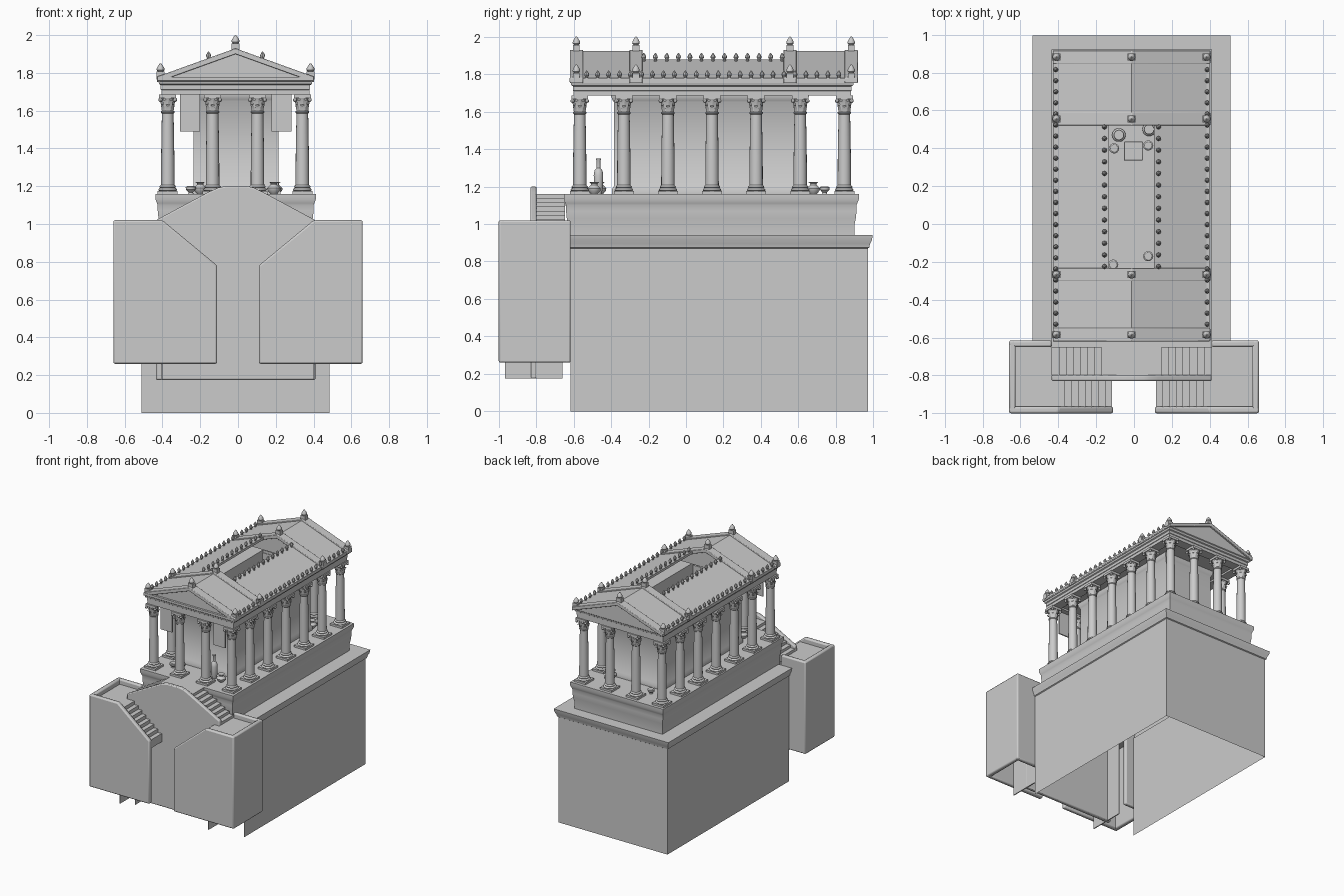
import bpy, bmesh, math
from mathutils import Matrix, Vector

if "Cube" in bpy.data.objects:
    bpy.data.objects.remove(bpy.data.objects["Cube"])

CX = -0.013  # temple axis


def finish(name, bm, bevel=0.0, flip=True):
    if flip:
        bmesh.ops.recalc_face_normals(bm, faces=bm.faces)
    me = bpy.data.meshes.new(name)
    bm.to_mesh(me)
    bm.free()
    me.shade_smooth()
    me.set_sharp_from_angle(angle=math.radians(35))
    ob = bpy.data.objects.new(name, me)
    bpy.context.collection.objects.link(ob)
    if bevel:
        m = ob.modifiers.new("bevel", 'BEVEL')
        m.width, m.segments = bevel, 2
    return ob


def copy(ob, loc):
    c = ob.copy()
    c.location = loc
    bpy.context.collection.objects.link(c)
    return c


def add_box(bm, x0, x1, y0, y1, z0, z1):
    m = Matrix.Translation(((x0 + x1) / 2, (y0 + y1) / 2, (z0 + z1) / 2)) @ \
        Matrix.Diagonal((abs(x1 - x0), y1 - y0, z1 - z0, 1))
    bmesh.ops.create_cube(bm, size=1, matrix=m)


def box(name, *d, bevel=0.0):
    bm = bmesh.new()
    add_box(bm, *d)
    return finish(name, bm, bevel)


def prism(name, pts, y0, y1, bevel=0.0):
    """xz polygon extruded along y"""
    bm = bmesh.new()
    a = [bm.verts.new((x, y0, z)) for x, z in pts]
    b = [bm.verts.new((x, y1, z)) for x, z in pts]
    bm.faces.new(a)
    bm.faces.new(b[::-1])
    for i in range(len(pts)):
        j = (i + 1) % len(pts)
        bm.faces.new((a[i], a[j], b[j], b[i]))
    return finish(name, bm, bevel)


def rect_sweep(name, x0, x1, y0, y1, prof, cap=False, closed=False, open_front=False):
    """moulding profile (outward offset, z) carried around a rectangle"""
    bm = bmesh.new()
    loops = [[bm.verts.new(p) for p in ((x0 - o, y0 - o * (not open_front), z), (x1 + o, y0 - o * (not open_front), z),
                                        (x1 + o, y1 + o, z), (x0 - o, y1 + o, z))] for o, z in prof]
    pairs = list(zip(loops, loops[1:])) + ([(loops[-1], loops[0])] if closed else [])
    for a, b in pairs:
        for i in range(1 if open_front else 0, 4):
            j = (i + 1) % 4
            bm.faces.new((a[i], a[j], b[j], b[i]))
    if cap:
        bm.faces.new(loops[-1])
    return finish(name, bm)


def add_lathe(bm, prof, n=16):
    rings = [[bm.verts.new((r * math.cos(2 * math.pi * i / n), r * math.sin(2 * math.pi * i / n), z))
              for i in range(n)] for r, z in prof]
    for a, b in zip(rings, rings[1:]):
        for i in range(n):
            bm.faces.new((a[i], a[(i + 1) % n], b[(i + 1) % n], b[i]))
    bm.faces.new(rings[0][::-1])
    bm.faces.new(rings[-1])


# ---- tomb podium: open underneath and at the front, moulded top
rect_sweep("podium", -0.51, 0.485, -0.615, 0.97,
           [(0, 0), (0, 0.87), (0.008, 0.875), (0.012, 0.895), (0.022, 0.915), (0.026, 0.94)],
           cap=True, open_front=True)
# ---- temple platform
rect_sweep("platform", -0.425, 0.4, -0.64, 0.91,
           [(-0.01, 0.93), (-0.01, 1.0), (-0.004, 1.03), (0, 1.07), (0, 1.1), (0.004, 1.11),
            (0.012, 1.13), (0.012, 1.16)], cap=True)

# ---- inner room walls
rect_sweep("inner_room", -0.235, 0.215, -0.385, 0.64,
           [(0.01, 1.16), (0.01, 1.185), (0, 1.2), (0, 1.65), (0.006, 1.66), (0.015, 1.68), (0.015, 1.7),
            (-0.035, 1.7), (-0.035, 1.16)])
# ---- entablature ring with ceiling
rect_sweep("entablature", -0.405, 0.378, -0.6, 0.88,
           [(0, 1.685), (0, 1.71), (0.004, 1.712), (0.004, 1.735), (0.012, 1.74), (0.016, 1.755),
            (0.022, 1.76), (0.022, 1.778), (-0.08, 1.778), (-0.08, 1.685)], closed=True)
for n, d in (("ceiling_left", (-0.36, -0.2, -0.55, 0.83)), ("ceiling_right", (0.18, 0.335, -0.55, 0.83)),
             ("ceiling_front", (-0.2, 0.18, -0.55, -0.36)), ("ceiling_back", (-0.2, 0.18, 0.61, 0.83))):
    box(n, *d, 1.7, 1.72)

# ---- column with leafy capital
bm = bmesh.new()
add_box(bm, -0.053, 0.053, -0.053, 0.053, 0, 0.016)
add_lathe(bm, [(0.046, 0.016), (0.05, 0.021), (0.046, 0.028), (0.04, 0.031), (0.044, 0.037), (0.041, 0.042),
               (0.036, 0.047), (0.035, 0.2), (0.031, 0.425), (0.036, 0.43), (0.036, 0.436), (0.031, 0.44),
               (0.032, 0.48), (0.042, 0.507)])
for tier, (z, h) in enumerate(((0.438, 0.034), (0.46, 0.042))):
    for k in range(8):
        rot = Matrix.Rotation(math.pi / 4 * (k + tier / 2), 4, 'Z')
        rows = [[bm.verts.new(rot @ Vector((r, s * w, z + t * h))) for s in (-1, 1)]
                for r, w, t in ((0.033, 0.011, 0), (0.036, 0.012, 0.6), (0.043, 0.009, 1), (0.047, 0.004, 0.8))]
        for a, b in zip(rows, rows[1:]):
            bm.faces.new((a[0], a[1], b[1], b[0]))
for k in range(4):
    a = math.pi / 4 + k * math.pi / 2
    bmesh.ops.create_uvsphere(bm, u_segments=8, v_segments=6, radius=0.011,
                              matrix=Matrix.Translation((0.055 * math.cos(a), 0.055 * math.sin(a), 0.497)))
add_box(bm, -0.045, 0.045, -0.045, 0.045, 0.507, 0.526)
col = finish("column", bm)
xs = [-0.372 + 0.2375 * i for i in range(4)]
ys = [-0.567 + 0.2353 * i for i in range(7)]
spots = [(x, y) for x in xs for y in ys if x in (xs[0], xs[3]) or y in (ys[0], ys[6])]
col.location = (*spots[0], 1.16)
for s in spots[1:]:
    copy(col, (*s, 1.16))

# ---- hanging panels in the porch
for x in (-0.255, 0.23):
    box("hanging_panel", x - 0.053, x + 0.053, -0.572, -0.562, 1.49, 1.69)

# ---- roof: two gabled ends, open middle
W, EZ, RZ, T = 0.412, 1.772, 1.922, 0.02
SL = (RZ - EZ) / W


def gable(w, lift=0.0, t=T):
    return [(CX - w, EZ + lift), (CX, RZ + lift), (CX + w, EZ + lift),
            (CX + w, EZ + lift - t), (CX, RZ + lift - t), (CX - w, EZ + lift - t)]


for y0, y1 in ((-0.6, -0.267), (0.55, 0.885)):
    prism("end_roof", gable(W), y0, y1)
for s in (-1, 1):
    e, i = CX + s * W, CX + s * 0.118
    zi = RZ - 0.118 * SL
    prism("middle_roof", [(e, EZ), (i, zi), (i, zi - T), (e, EZ - T)], -0.267, 0.55)
bands = (-0.585, -0.267, 0.555, 0.882)
for y in bands:
    prism("raking_cornice", gable(W + 0.004, 0.008, 0.03), y - 0.035, y + 0.035, 0.004)
    prism("gable_wall", [(CX - W + 0.02, 1.765), (CX, RZ - 0.01), (CX + W - 0.02, 1.765)], y - 0.02, y + 0.02)

# ---- roof ornaments
bm = bmesh.new()
add_box(bm, -0.022, 0.022, -0.018, 0.018, -0.012, 0.03)
bmesh.ops.translate(bm, verts=bm.verts, vec=(0, 0, 0))
add_lathe(bm, [(0.014, 0.03), (0.021, 0.038), (0.02, 0.048), (0.012, 0.062), (0.003, 0.074)], 10)
acro = finish("ridge_ornament", bm)
tops = [(CX + s * (W - 0.015), y, EZ + 0.005) for y in bands for s in (-1, 1)] + [(CX, y, 1.926) for y in bands]
acro.location = tops[0]
for t in tops[1:]:
    copy(acro, t)
bm = bmesh.new()
add_lathe(bm, [(0.008, -0.006), (0.008, 0.01), (0.013, 0.018), (0.012, 0.027), (0.002, 0.043)], 8)
ante = finish("eave_ornament", bm)
row = [(CX + s * (W - 0.012), -0.53 + 0.0585 * i, EZ + 0.004) for s in (-1, 1) for i in range(24)]
row += [(CX + s * 0.143, -0.225 + 0.0615 * i, RZ - 0.143 * SL) for s in (-1, 1) for i in range(13)]
ante.location = row[0]
for t in row[1:]:
    copy(ante, t)

# ---- altar and vases
box("altar", CX - 0.04, CX + 0.06, 0.335, 0.435, 1.16, 1.3, bevel=0.004)
shapes = {"round_vase": [(0.018, 0), (0.034, 0.018), (0.036, 0.03), (0.018, 0.048), (0.017, 0.055), (0.026, 0.063)],
          "tall_vase": [(0.016, 0), (0.024, 0.03), (0.026, 0.1), (0.022, 0.125), (0.01, 0.14), (0.01, 0.175),
                        (0.015, 0.19)],
          "bowl": [(0.014, 0), (0.012, 0.008), (0.026, 0.022), (0.027, 0.035), (0.02, 0.04)]}
places = {"round_vase": [(-0.2, -0.46), (0.2, 0.68), (-0.08, 0.47), (0.08, 0.5), (0.19, -0.49)],
          "tall_vase": [(0.11, -0.467)],
          "bowl": [(-0.2, 0.74), (-0.25, -0.49), (0.2, 0.74), (-0.105, 0.4), (0.075, 0.415), (0.075, -0.17),
                   (-0.11, -0.215)]}
for n, prof in shapes.items():
    bm = bmesh.new()
    add_lathe(bm, prof, 14)
    v = finish(n, bm)
    v.location = (*places[n][0], 1.16)
    for p in places[n][1:]:
        copy(v, (*p, 1.16))


# ---- double staircase in front
def flight(name, xt, xb, zt, zb, y0, y1, n):
    """steps from (xt, zt) down to (xb, zb), sloped underside"""
    pts = []
    for i in range(n):
        z = zt + (zb - zt) * i / n
        pts += [(xt + (xb - xt) * i / n, z), (xt + (xb - xt) * (i + 1) / n, z)]
    pts += [(xb, zb - 0.04), (xt, zt - 0.06)]
    prism(name, pts, y0, y1)


prism("centre_parapet", [(-0.435, 0.175), (0.41, 0.175), (0.41, 1.02), (0.13, 1.17), (0.085, 1.192), (0.05, 1.2),
                         (-0.07, 1.2), (-0.105, 1.192), (-0.155, 1.17), (-0.435, 1.02)], -0.83, -0.797, 0.008)
box("top_landing", CX - 0.125, CX + 0.125, -0.8, -0.64, 1.1, 1.16)
for s in (-1, 1):
    xi = 0.41 if s > 0 else -0.435
    flight("upper_flight", CX + s * 0.12, xi, 1.16, 0.98, -0.8, -0.645, 8)
    prism("stair_front_wall", [(s * 0.66, 0.26), (s * 0.66, 1.02), (s * 0.4, 1.02), (s * 0.11, 0.78),
                               (s * 0.11, 0.26)], -1.0, -0.965, 0.01)
    lo, hi = sorted((s * 0.625, s * 0.66))
    box("stair_side_wall", lo, hi, -1.0, -0.615, 0.26, 1.02, bevel=0.01)
    lo, hi = sorted((xi, s * 0.66))
    box("stair_back_wall", lo, hi, -0.65, -0.615, 0.26, 1.02, bevel=0.01)
    lo, hi = sorted((s * 0.4, s * 0.63))
    box("side_landing", lo, hi, -0.97, -0.645, 0.95, 0.98)
    flight("lower_flight", s * 0.4, s * 0.115, 0.98, 0.75, -0.967, -0.825, 8)
    lo, hi = sorted((s * 0.4, s * 0.408))
    box("landing_support", lo, hi, -0.965, -0.66, 0.175, 0.96)
